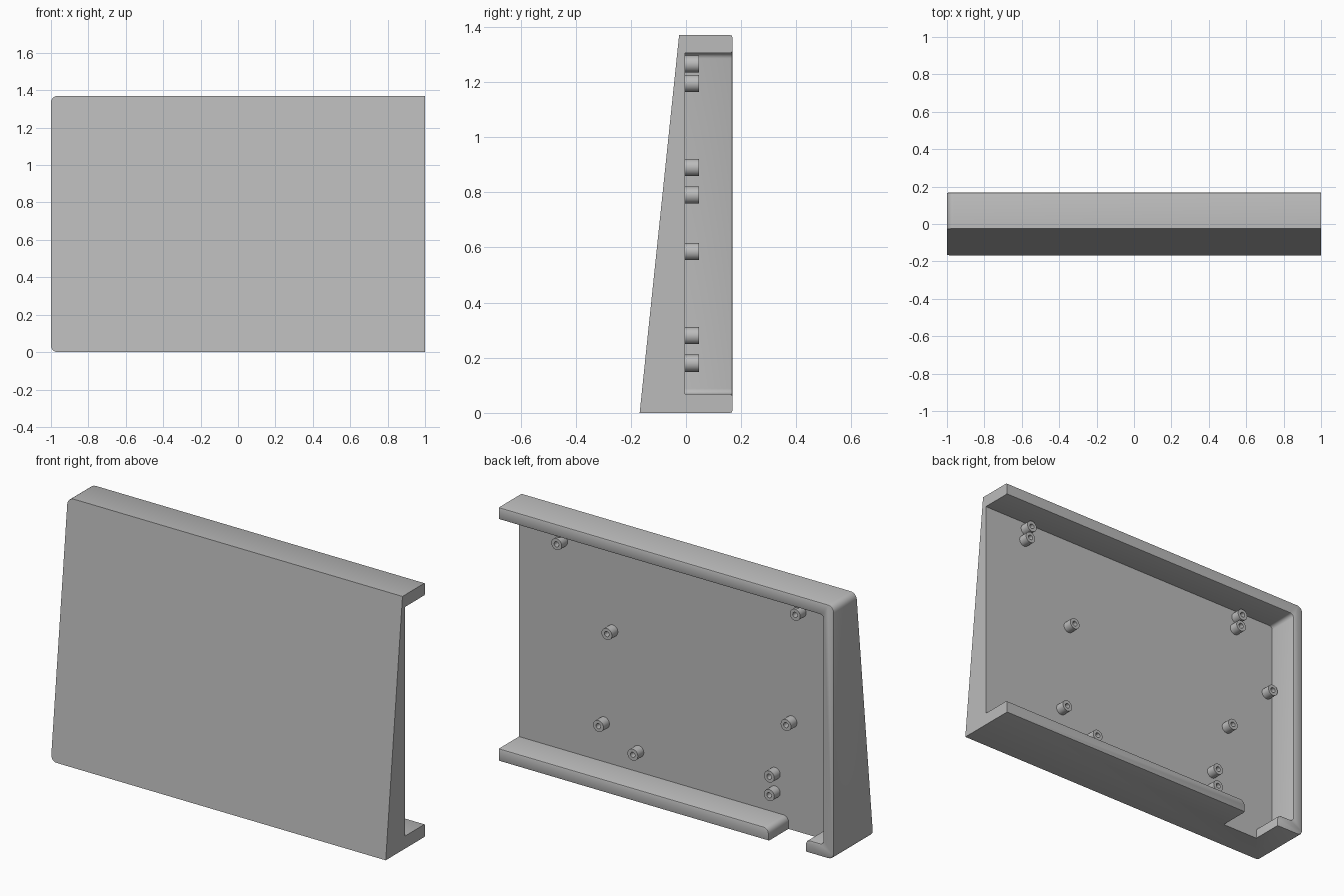
import bpy, bmesh, math
from mathutils import Vector, Matrix

cube = bpy.data.objects.get("Cube")
if cube:
    bpy.data.objects.remove(cube, do_unlink=True)

HEIGHT, BACK, FLOOR = 1.37, 0.168, -0.003

grey = bpy.data.materials.new("plain grey")
grey.use_nodes = True
colour = (0.5, 0.5, 0.5, 1)
grey.diffuse_color = colour
grey.node_tree.nodes["Principled BSDF"].inputs["Base Color"].default_value = colour


def rounded(corners, steps=6):
    """Turn (x, z, radius) corners into an outline with right-angle fillets."""
    out = []
    for i, (x, z, r) in enumerate(corners):
        p = Vector((x, z))
        if r == 0:
            out.append(p)
            continue
        a = (Vector(corners[i - 1][:2]) - p).normalized() * r
        b = (Vector(corners[(i + 1) % len(corners)][:2]) - p).normalized() * r
        for k in range(steps + 1):
            t = math.pi / 2 * k / steps
            out.append(p + a * (1 - math.sin(t)) + b * (1 - math.cos(t)))
    return out


def add_object(name, bm):
    bmesh.ops.recalc_face_normals(bm, faces=bm.faces)
    mesh = bpy.data.meshes.new(name)
    bm.to_mesh(mesh)
    bm.free()
    mesh.materials.append(grey)
    obj = bpy.data.objects.new(name, mesh)
    bpy.context.collection.objects.link(obj)
    return obj


def prism(name, outline, front, back):
    """Extrude an x-z outline along y; front is a function of height."""
    bm = bmesh.new()
    a = [bm.verts.new((p.x, front(p.y), p.y)) for p in outline]
    b = [bm.verts.new((p.x, back, p.y)) for p in outline]
    bm.faces.new(a)
    bm.faces.new(b)
    for i in range(len(a)):
        bm.faces.new((a[i - 1], a[i], b[i], b[i - 1]))
    return add_object(name, bm)


def smooth(obj):
    bpy.ops.object.select_all(action='DESELECT')
    obj.select_set(True)
    bpy.context.view_layer.objects.active = obj
    bpy.ops.object.shade_smooth_by_angle(angle=math.radians(35))


# Wedge-shaped shell with a sloping front
shell = prism("shell", rounded([(1, 0, 0), (1, HEIGHT, 0),
                                (-1, HEIGHT, 0.035), (-1, 0, 0.035)]),
              lambda z: -0.168 + 0.143 * z / HEIGHT, BACK)

# Pocket open at one side, with a cable notch through the bottom lip
cutter = prism("pocket_cutter", rounded([
    (1.2, 0.068, 0), (-0.61, 0.068, 0.03), (-0.61, -0.1, 0), (-0.83, -0.1, 0),
    (-0.83, 0.068, 0.03), (-0.937, 0.068, 0.02), (-0.937, 1.305, 0.02),
    (1.2, 1.305, 0)]), lambda z: FLOOR, 0.4)
cut = shell.modifiers.new("pocket", 'BOOLEAN')
cut.object = cutter
cut.operation = 'DIFFERENCE'
cut.solver = 'EXACT'
bpy.context.view_layer.update()
evaluated = shell.evaluated_get(bpy.context.evaluated_depsgraph_get())
bm = bmesh.new()
bm.from_mesh(evaluated.to_mesh())
evaluated.to_mesh_clear()
shell.modifiers.clear()
bpy.data.objects.remove(cutter, do_unlink=True)

# Softened rim edges along the back
rim = [e for e in bm.edges
       if all(abs(v.co.y - BACK) < 1e-4 for v in e.verts)
       and not all(v.co.x > 0.999 for v in e.verts)
       and len(e.link_faces) == 2 and e.calc_face_angle() > 0.5]
bmesh.ops.bevel(bm, geom=rim, offset=0.007, segments=2, profile=0.5, affect='EDGES')
bm.to_mesh(shell.data)
bm.free()
smooth(shell)

# Hollow mounting posts on the pocket floor
posts = [(0.73, 1.265), (-0.695, 1.265), (0.74, 1.195), (-0.685, 1.195),
         (-0.9, 0.89), (0.44, 0.79), (-0.63, 0.585), (0.49, 0.28),
         (-0.53, 0.28), (0.285, 0.18), (-0.53, 0.18)]
LENGTH = 0.051
for number, (x, z) in enumerate(posts, 1):
    bm = bmesh.new()
    bmesh.ops.create_cone(bm, cap_ends=True, segments=24, radius1=0.031,
                          radius2=0.031, depth=LENGTH)
    top = max(bm.faces, key=lambda f: f.calc_center_median().z)
    bmesh.ops.inset_individual(bm, faces=[top], thickness=0.017)
    hole = bmesh.ops.extrude_face_region(bm, geom=[top])["geom"]
    bmesh.ops.delete(bm, geom=[top], context='FACES_ONLY')
    bmesh.ops.translate(bm, vec=(0, 0, -0.045),
                        verts=[g for g in hole if isinstance(g, bmesh.types.BMVert)])
    bmesh.ops.transform(bm, verts=bm.verts, matrix=Matrix.Translation(
        (x, FLOOR + LENGTH / 2, z)) @ Matrix.Rotation(-math.pi / 2, 4, 'X'))
    smooth(add_object(f"mounting_post_{number}", bm))
